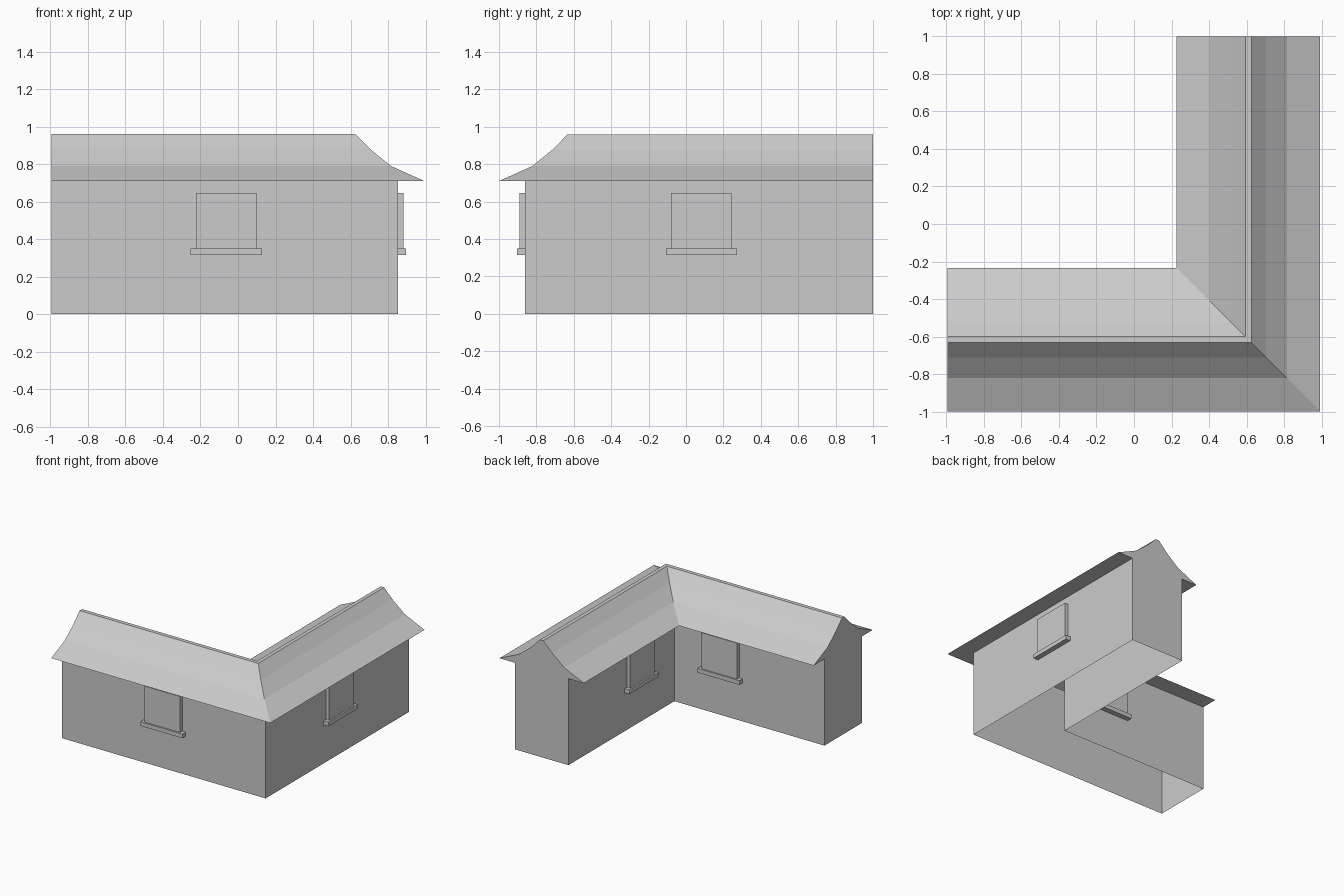
import bpy
import bmesh

cube = bpy.data.objects.get("Cube")
if cube:
    bpy.data.objects.remove(cube)

# Single plain grey
grey = bpy.data.materials.new("plain grey")
grey.use_nodes = True
colour = (0.6, 0.6, 0.6, 1)
grey.diffuse_color = colour
grey.node_tree.nodes["Principled BSDF"].inputs["Base Color"].default_value = colour

RIDGE_X, RIDGE_Y = 0.61, -0.617   # ridge centre lines of the two wings
WALL = 0.243                      # half the wing width
LEFT_END, BACK_END = -0.995, 1.0


def finish(bm, name):
    bmesh.ops.recalc_face_normals(bm, faces=bm.faces)
    mesh = bpy.data.meshes.new(name)
    bm.to_mesh(mesh)
    bm.free()
    mesh.materials.append(grey)
    obj = bpy.data.objects.new(name, mesh)
    bpy.context.collection.objects.link(obj)
    return obj


# Walls, soffits and flared roof: one section swept round a mitred corner
half = [(WALL, 0), (WALL, 0.71), (0.383, 0.71), (0.205, 0.79), (0.095, 0.88), (0.016, 0.96)]
section = half + [(-t, z) for t, z in reversed(half)]

bm = bmesh.new()
rows = []
for t, z in section:
    x, y = RIDGE_X + t, RIDGE_Y - t
    rows.append([bm.verts.new(p) for p in ((LEFT_END, y, z), (x, y, z), (x, BACK_END, z))])
for a, b in zip(rows, rows[1:]):
    for i in range(2):
        bm.faces.new((a[i], a[i + 1], b[i + 1], b[i]))
# Gable ends, underside left open
for end in (0, 2):
    bm.faces.new([row[end] for row in rows])
finish(bm, "house_shell")


# Boxes standing on a wall plane, along either axis
def wall_box(name, axis, plane, out, centre, width, z0, z1):
    bm = bmesh.new()
    bmesh.ops.create_cube(bm, size=1)
    for v in bm.verts:
        along = centre + v.co.x * width
        away = plane + (v.co.y + 0.5) * out
        z = z0 + (v.co.z + 0.5) * (z1 - z0)
        v.co = (along, away, z) if axis == "x" else (away, along, z)
    return finish(bm, name)


# Window panel and sill on the outer and inner face of each wing
for wing, axis, ridge, centre, outward in (
        ("front", "x", RIDGE_Y, -0.063, -1), ("side", "y", RIDGE_X, 0.082, 1)):
    for face, sign in (("outer", outward), ("inner", -outward)):
        plane = ridge + sign * WALL
        label = f"{wing}_{face}_window"
        wall_box(label + "_panel", axis, plane, sign * 0.03, centre, 0.322, 0.35, 0.645)
        wall_box(label + "_sill", axis, plane, sign * 0.043, centre, 0.38, 0.316, 0.35)
